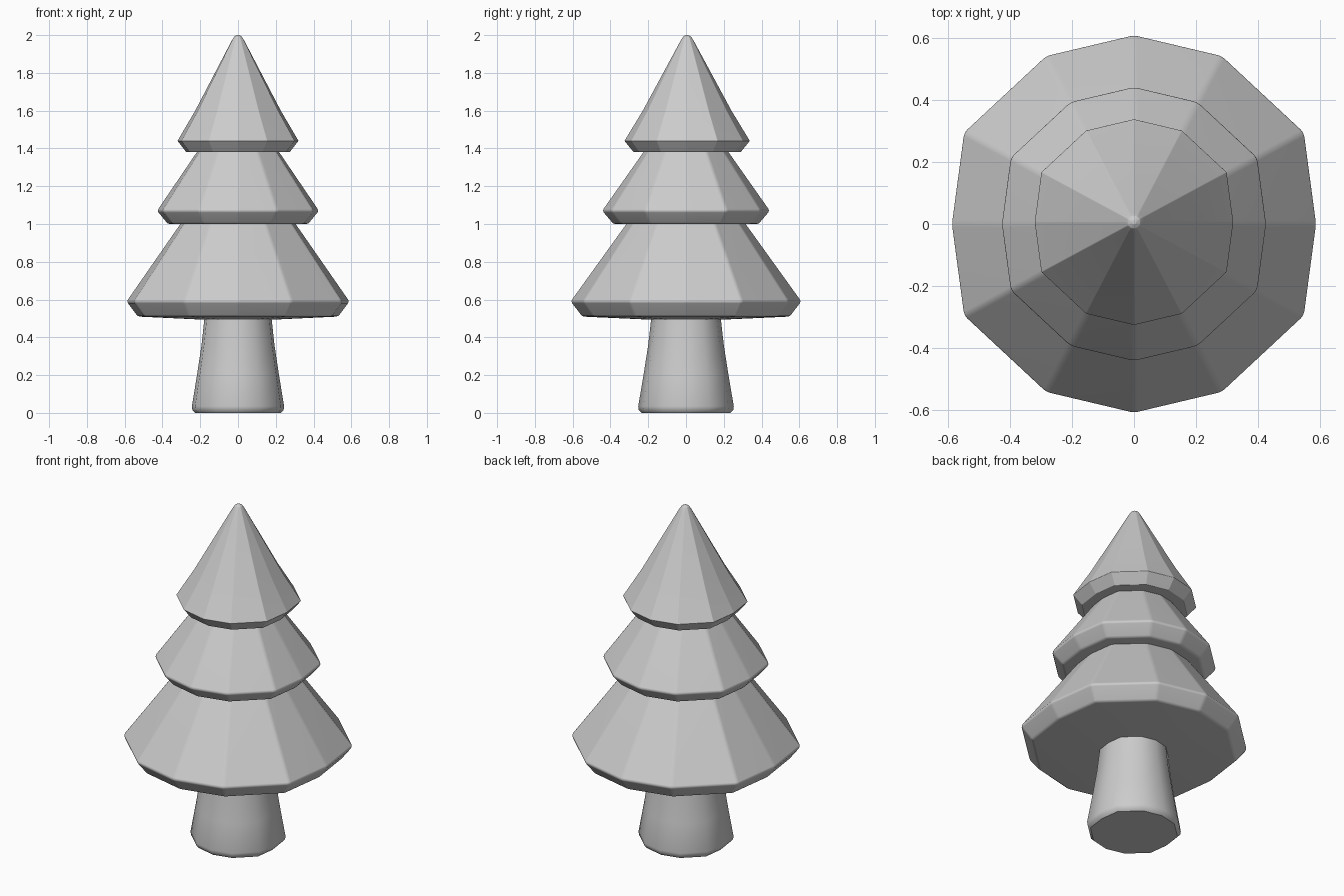
import bpy
import bmesh

cube = bpy.data.objects.get("Cube")
if cube:
    bpy.data.objects.remove(cube, do_unlink=True)

grey = bpy.data.materials.new("plain grey")
grey.use_nodes = True
colour = (0.6, 0.6, 0.6, 1)
grey.diffuse_color = colour
grey.node_tree.nodes["Principled BSDF"].inputs["Base Color"].default_value = colour

# Twelve-sided outline, mirrored from one quarter
quarter = [(0.965, 0), (0.9, 0.485), (0.465, 0.89), (0, 1)]
half = quarter + [(-x, y) for x, y in quarter[-2::-1]]
outline = half + [(x, -y) for x, y in half[-2:0:-1]]


def lathe(name, profile, bevel, shift=0):
    """Stack scaled outlines along (radius, height) pairs and cap both ends."""
    bm = bmesh.new()
    rings = [[bm.verts.new((x * r, y * r + shift, z)) for x, y in outline]
             for r, z in profile]
    for low, high in zip(rings, rings[1:]):
        for i in range(len(outline)):
            j = (i + 1) % len(outline)
            bm.faces.new((low[i], low[j], high[j], high[i]))
    bm.faces.new(rings[0][::-1])
    bm.faces.new(rings[-1])
    mesh = bpy.data.meshes.new(name)
    bm.to_mesh(mesh)
    bm.free()
    mesh.materials.append(grey)
    mesh.shade_smooth()
    obj = bpy.data.objects.new(name, mesh)
    bpy.context.collection.objects.link(obj)
    # Soft edges between the facets
    if bevel:
        mod = obj.modifiers.new("soft edges", "BEVEL")
        mod.width = bevel
        mod.segments = 2
        mod.limit_method = "ANGLE"
        mod.angle_limit = 0.2
        obj.modifiers.new("even shading", "WEIGHTED_NORMAL")
    return obj


# Flared trunk
trunk = lathe("trunk", [(0.235, 0), (0.25, 0.015), (0.253, 0.035), (0.225, 0.2),
                        (0.2, 0.36), (0.182, 0.52)], 0)
bpy.context.view_layer.objects.active = trunk
trunk.select_set(True)
bpy.ops.object.shade_smooth_by_angle(angle=0.7)

# Three tiers of foliage
lathe("lower_foliage", [(0.18, 0.493), (0.55, 0.51), (0.612, 0.59),
                        (0.31, 1.01)], 0.012)
lathe("middle_foliage", [(0.2, 0.997), (0.385, 1.0), (0.445, 1.07),
                         (0.22, 1.39)], 0.012)
lathe("top_foliage", [(0.15, 1.38), (0.285, 1.382), (0.332, 1.44), (0.235, 1.6),
                      (0.035, 1.97), (0.021, 1.992), (0.007, 2.0)], 0.01, 0.006)
